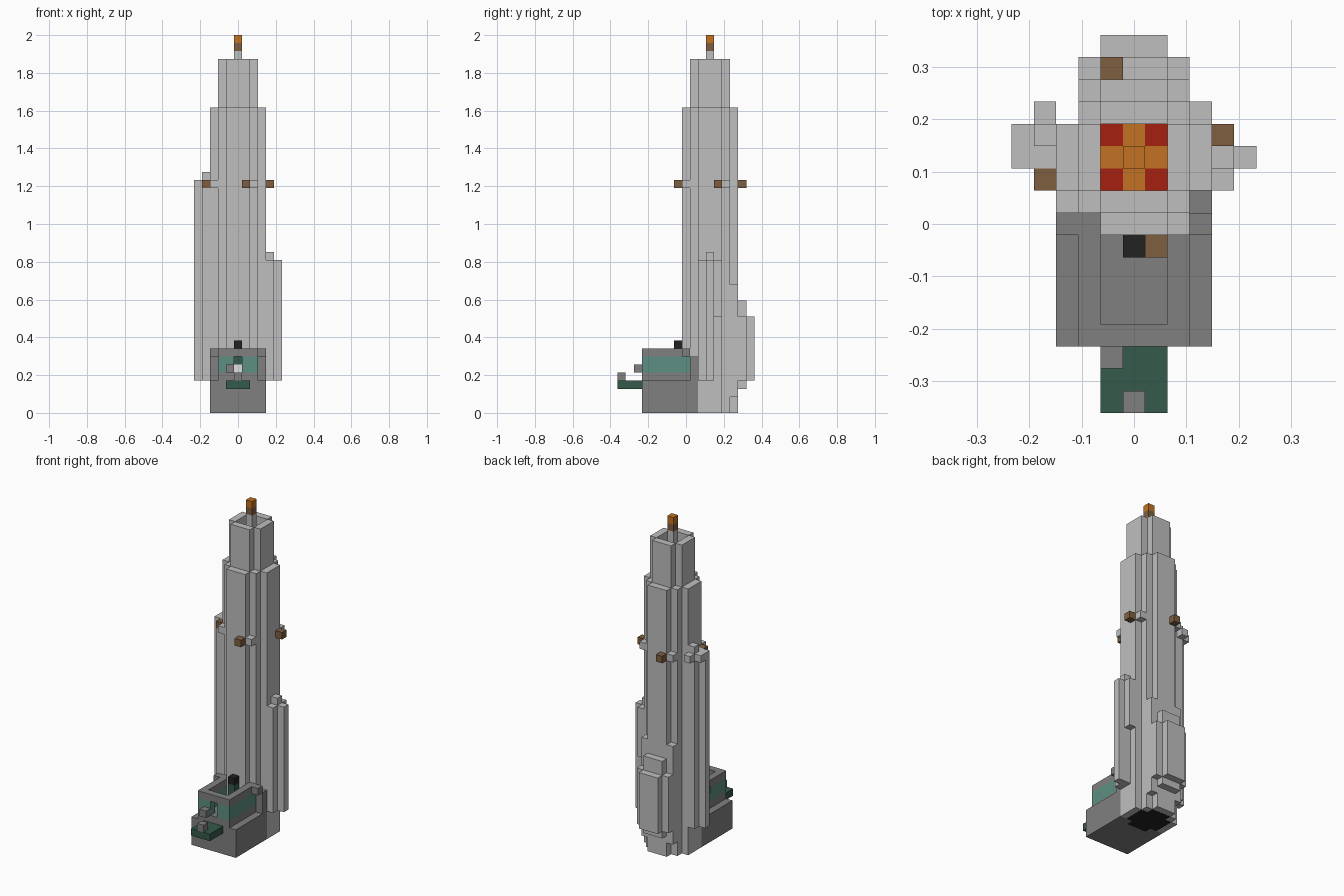
import bpy, bmesh
from mathutils import Matrix, Vector

cube = bpy.data.objects.get("Cube")
if cube:
    bpy.data.objects.remove(cube, do_unlink=True)

U = 2 / 47  # edge length of one block


def material(name, *rgb):
    m = bpy.data.materials.new(name)
    m.use_nodes = True
    m.diffuse_color = (*rgb, 1)
    m.node_tree.nodes["Principled BSDF"].inputs["Base Color"].default_value = (*rgb, 1)
    return m


STONE = material("light grey stone", .52, .52, .52)
SLATE = material("dark grey stone", .216, .216, .216)
TEAL = material("teal glass", .112, .275, .227)
GREEN = material("dark green", .036, .102, .069)
WOOD = material("brown wood", .212, .114, .051)
FLAME = material("orange flame", .539, .171, .016)
RED = material("red ember", .376, .015, .005)
BLACK = material("black", .016, .016, .016)
WHITE = material("pale white", .75, .75, .75)


def build(name, mat, *boxes):
    """One object from blocks given as inclusive cell ranges (x, y, z)."""
    bm = bmesh.new()
    for x, y, z in boxes:
        (x0, x1), (y0, y1), (z0, z1) = [(r, r) if isinstance(r, int) else r for r in (x, y, z)]
        size = Vector((x1 - x0 + 1, y1 - y0 + 1, z1 - z0 + 1)) * U
        mid = Vector(((x0 + x1) / 2, (y0 + y1) / 2, (z0 + z1 + 1) / 2)) * U
        bmesh.ops.create_cube(bm, size=1, matrix=Matrix.Translation(mid) @ Matrix.Diagonal((*size, 1)))
    me = bpy.data.meshes.new(name)
    bm.to_mesh(me)
    bm.free()
    me.materials.append(mat)
    ob = bpy.data.objects.new(name, me)
    bpy.context.collection.objects.link(ob)
    return ob


def span(n):
    return (-n, n)


# Tower shaft with stepped corners; its foot leaves room for the house base
build("tower_shaft", STONE,
      (span(1), (0, 6), (4, 37)), (span(2), (1, 5), (4, 37)), (span(3), (2, 4), (4, 37)))
build("tower_foot", STONE,
      (span(1), (2, 6), (0, 3)), (span(2), (2, 5), (0, 3)), (span(3), (2, 4), (0, 3)))

# Hollow crown with open corners
build("crown_walls", STONE,
      (span(1), 1, (38, 43)), (span(1), 5, (38, 43)),
      (-2, (2, 4), (38, 43)), (2, (2, 4), (38, 43)))
build("crown_embers", RED, *[(x, y, 38) for x in (-1, 1) for y in (2, 4)])
build("crown_flames", FLAME, (span(1), 3, 38), (0, 2, 38), (0, 4, 38))

# Beacon on a mast
build("beacon_mast", STONE, (0, 3, (39, 44)))
build("beacon_handle", WOOD, (0, 3, 45))
build("beacon_flame", FLAME, (0, 3, 46))

# Side buttresses
build("right_buttress", STONE,
      (-4, 2, (4, 27)), (-4, (3, 4), (4, 28)), (-5, 3, (4, 28)),
      (-4, 4, 29), (-4, 5, 28), (-5, 4, 28))
build("left_buttress", STONE,
      (4, (2, 3), (4, 18)), (4, 4, (12, 18)), (5, 3, (4, 18)), (4, 3, 19))

# Stepped back buttress
build("back_buttress", STONE,
      (span(2), 6, (2, 15)), (span(1), 7, (3, 13)),
      (span(2), 7, (4, 11)), (span(1), 8, (4, 11)))

# Four side lamps and their brackets, a quarter turn apart around the shaft
lamps, brackets = [], []
lamp, bracket = (1, -4), (2, -3)
for _ in range(4):
    lamps.append((lamp[0], lamp[1] + 3, 28))
    brackets.append((bracket[0], bracket[1] + 3, 28))
    lamp, bracket = (-lamp[1], lamp[0]), (-bracket[1], bracket[0])
build("side_lamps", WOOD, *lamps)
build("lamp_brackets", STONE, *brackets)

# House: solid base, windowed walls, open rim
build("house_base", SLATE,
      (span(3), (-5, 1), (0, 3)), (span(2), (-5, -1), 4), (-2, 0, 4), (2, 0, 4))
build("house_windows", TEAL,
      *[(s * 2, (-5, 0), (5, 6)) for s in (-1, 1)],
      *[(s, -5, (5, 6)) for s in (-1, 1)])
build("house_rim", SLATE,
      (span(1), -5, 7), *[(s * 2, (-5, 0), 7) for s in (-1, 1)])
build("house_corner_posts", SLATE,
      *[(s * 3, 1, (4, 6)) for s in (-1, 1)], *[(s * 3, 0, 7) for s in (-1, 1)])

# Chimney post inside the house
build("chimney_foot", WHITE, (0, -1, 5))
build("chimney_shaft", GREEN, (0, -1, (6, 7)))
build("chimney_cap", BLACK, (0, -1, 8))

# Porch and its stones
build("porch", GREEN, (span(1), (-8, -6), 3))
build("porch_stones", SLATE, (0, -8, 4), (-1, -6, 5))

# Thin dark floor plate beneath the tower
floor = build("floor_plate", BLACK, (span(1), (1, 5), 0), (span(2), (2, 4), 0))
floor.scale.z = .05
floor.location.z = -.001
